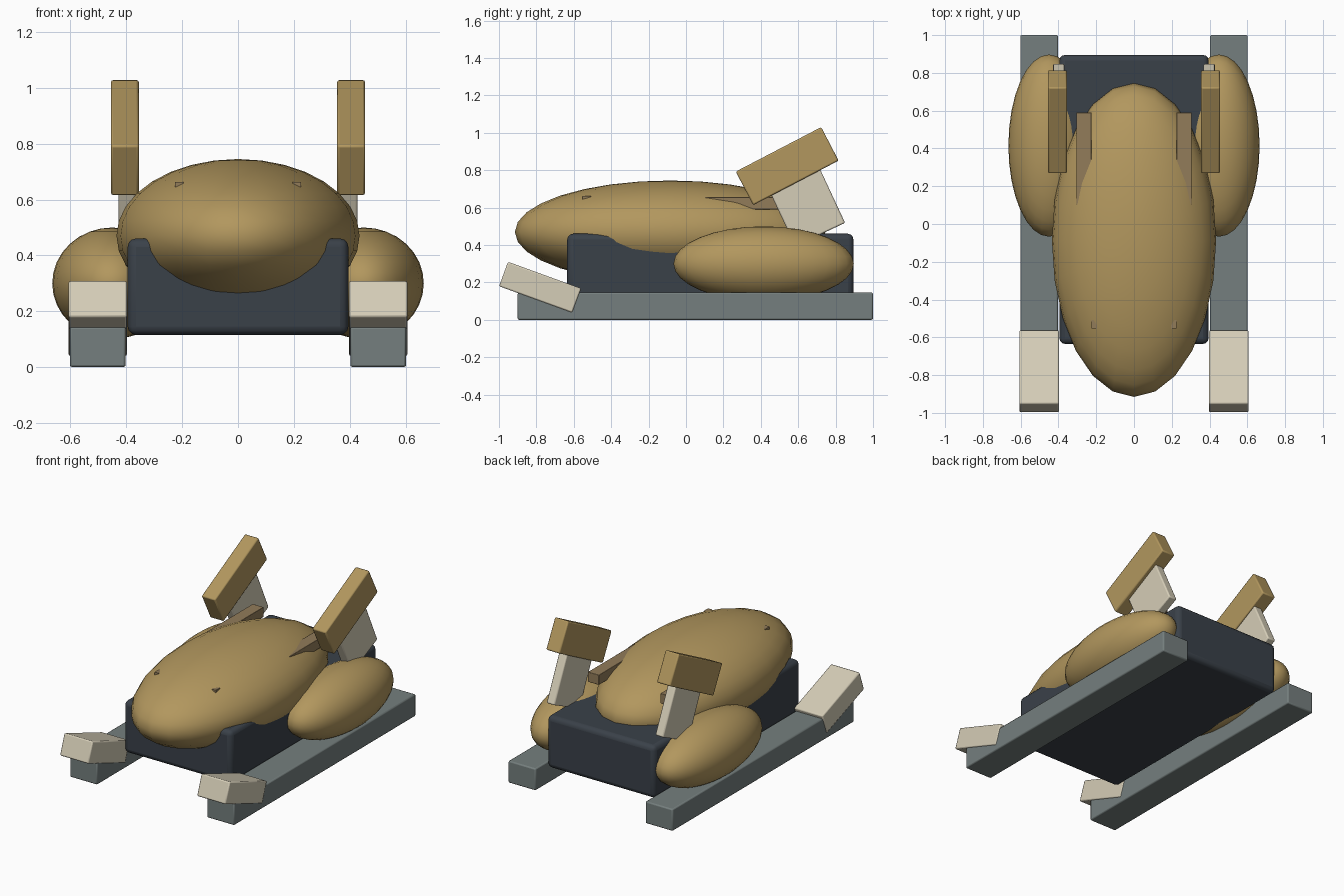
import bpy
import math

cube = bpy.data.objects.get("Cube")
if cube:
    bpy.data.objects.remove(cube, do_unlink=True)


def material(name, rgb):
    """Make a flat material from 0-255 display values."""
    lin = [((c / 255 + 0.055) / 1.055) ** 2.4 for c in rgb]
    mat = bpy.data.materials.new(name)
    mat.use_nodes = True
    mat.diffuse_color = (*lin, 1)
    mat.node_tree.nodes["Principled BSDF"].inputs["Base Color"].default_value = (*lin, 1)
    return mat


TAN = material("tan", (178, 151, 94))
CREAM = material("cream", (213, 205, 183))
GREY = material("slate grey", (117, 127, 126))
DARK = material("charcoal", (58, 65, 73))
BROWN = material("dull brown", (146, 124, 90))


def finish(obj, name, mat):
    obj.name = name
    obj.data.materials.append(mat)
    bpy.ops.object.shade_smooth_by_angle(angle=math.radians(35))
    return obj


def box(name, mat, centre, size, tilt=0, bevel=0.008, segments=2):
    bpy.ops.mesh.primitive_cube_add(size=1)
    obj = bpy.context.object
    obj.scale = size
    bpy.ops.object.transform_apply(location=False, rotation=False, scale=True)
    obj.location = centre
    obj.rotation_euler.x = math.radians(tilt)
    finish(obj, name, mat)
    if bevel:
        mod = obj.modifiers.new("rounded edges", "BEVEL")
        mod.width = bevel
        mod.segments = segments
    return obj


def ellipsoid(name, mat, centre, radii, segments=24, rings=16):
    bpy.ops.mesh.primitive_uv_sphere_add(segments=segments, ring_count=rings, radius=1)
    obj = bpy.context.object
    obj.scale = radii
    bpy.ops.object.transform_apply(location=False, rotation=False, scale=True)
    obj.location = centre
    return finish(obj, name, mat)


# Central hull and rounded body
box("base_block", DARK, (0, 0.13, 0.288), (0.79, 1.53, 0.345), bevel=0.03, segments=3)
ellipsoid("body", TAN, (0, -0.085, 0.47), (0.435, 0.83, 0.275))

# Paired parts
for side, s in (("left", 1), ("right", -1)):
    box(side + "_runner", GREY, (s * 0.502, 0.05, 0.073), (0.2, 1.9, 0.145))
    box(side + "_runner_tip", CREAM, (s * 0.502, -0.78, 0.174), (0.21, 0.416, 0.139), tilt=-20)
    ellipsoid(side + "_haunch", TAN, (s * 0.45, 0.415, 0.3), (0.215, 0.482, 0.2), 32, 16)
    box(side + "_arm", CREAM, (s * 0.398, 0.622, 0.66), (0.06, 0.295, 0.45), tilt=25)
    box(side + "_paddle", TAN, (s * 0.405, 0.541, 0.822), (0.1, 0.515, 0.202), tilt=27.5)
    box(side + "_back_fin", BROWN, (s * 0.265, 0.345, 0.624), (0.08, 0.49, 0.066), bevel=0.003)
    box(side + "_eye", BROWN, (s * 0.21, -0.53, 0.648), (0.03, 0.045, 0.03), bevel=0)
